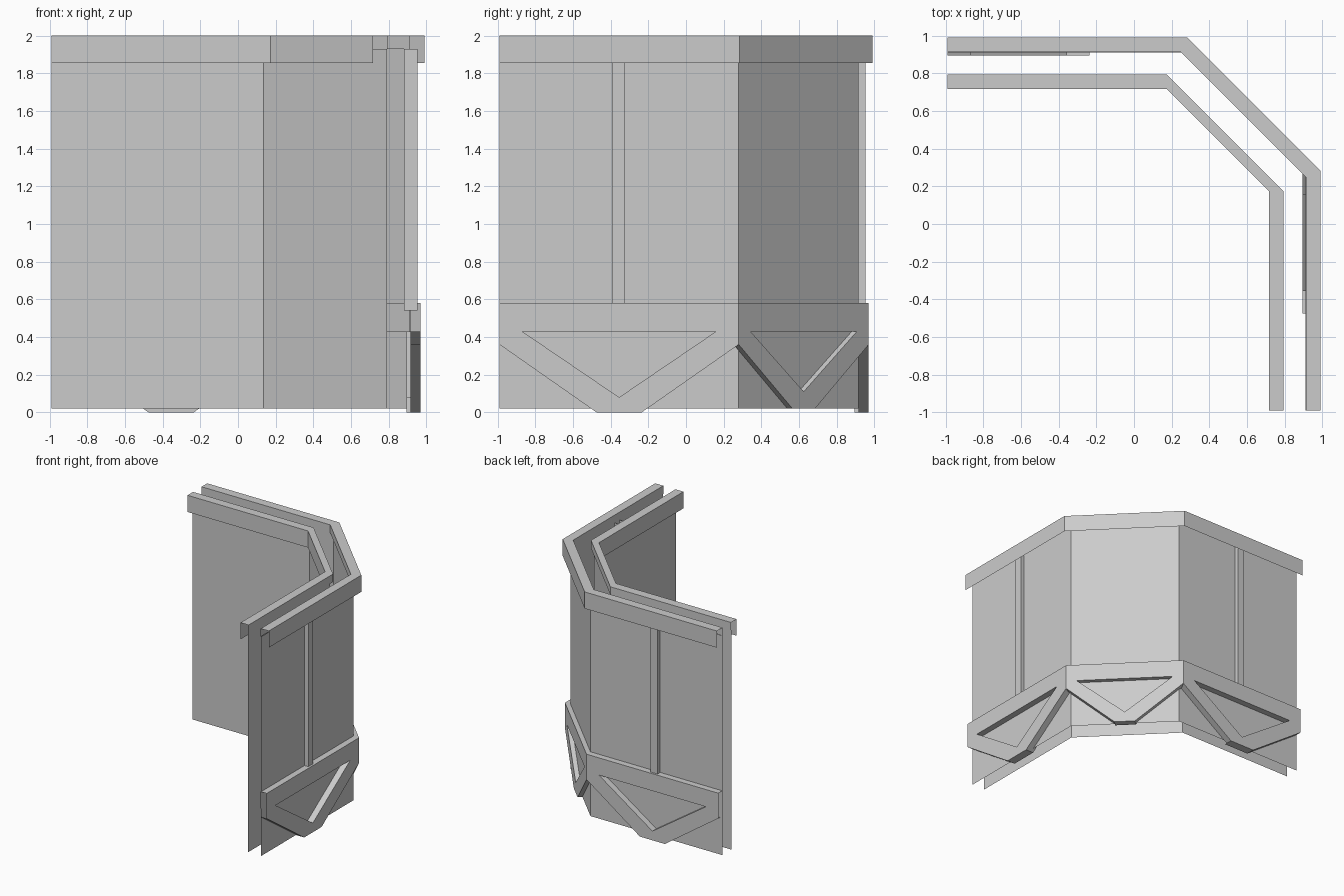
import bpy
from mathutils import Vector

if "Cube" in bpy.data.objects:
    bpy.data.objects.remove(bpy.data.objects["Cube"])

E = 0.99  # wing end


def make(name, verts, faces):
    me = bpy.data.meshes.new(name)
    me.from_pydata([tuple(v) for v in verts], [], faces)
    me.update()
    ob = bpy.data.objects.new(name, me)
    bpy.context.collection.objects.link(ob)
    return ob


def plan(d, c):
    """Plan path: back wing, diagonal corner, right wing (mirrored about x = y)."""
    return [(-E, d), (c, d), (d, c), (d, -E)]


def strip(name, rows):
    """Sheet lofted through rows of (plan path, height)."""
    n = len(rows[0][0])
    verts = [(x, y, z) for path, z in rows for x, y in path]
    faces = [(r * n + i, (r + 1) * n + i, (r + 1) * n + i + 1, r * n + i + 1)
             for r in range(len(rows) - 1) for i in range(n - 1)]
    return make(name, verts, faces)


# Thin inner and outer walls
strip("outer_wall", [(plan(0.915, 0.28), 1.93), (plan(0.915, 0.28), 0.02)])
strip("inner_wall", [(plan(0.79, 0.136), 0.02), (plan(0.79, 0.136), 1.93)])

# Top rails: open channels with a long outside lip and a short wall-side lip
out, back = plan(0.99, 0.283), plan(0.912, 0.25)
strip("outer_top_rail", [(back, 1.93), (back, 2.0), (out, 2.0), (out, 1.855)])
out, back = plan(0.718, 0.172), plan(0.795, 0.172)
strip("inner_top_rail", [(out, 1.855), (out, 2.0), (back, 2.0), (back, 1.93)])

# Top and back of the lower band
out, back = plan(0.97, 0.28), plan(0.91, 0.265)
strip("lower_band", [(back, 0.43), (back, 0.58), (out, 0.58)])


def truss(name, a, b, foot, hole, apex, z0, deep, shallow):
    """Face plate with a triangular opening and folded-in edges."""
    a, b = Vector((*a, 0)), Vector((*b, 0))
    mid, half = (a + b) / 2, (b - a).length / 2
    along = (b - a).normalized()
    inward = Vector((along.y, -along.x, 0))
    pts = [(-half, .58), (half, .58), (half, .36), (foot, z0), (-foot, z0),
           (-half, .36), (-hole, .43), (hole, .43), (0, apex)]
    verts = [mid + along * s + Vector((0, 0, z)) for s, z in pts]
    faces = [(0, 6, 7, 1), (1, 7, 8, 3, 2), (0, 5, 4, 8, 6), (4, 3, 8)]
    # edge returns; the first leg and the foot run deeper, through the wall
    for i, j, d in [(5, 4, deep), (4, 3, deep), (3, 2, shallow),
                    (6, 8, deep), (8, 7, shallow), (7, 6, shallow)]:
        k = len(verts)
        verts += [verts[i] + inward * d, verts[j] + inward * d]
        faces.append((i, k, k + 1, j))
    make(name, verts, faces)


p = plan(0.97, 0.28)
truss("back_truss", p[0], p[1], 0.12, 0.515, 0.08, 0.0, 0.075, 0.055)
truss("corner_truss", p[1], p[2], 0.085, 0.40, 0.11, 0.02, 0.06, 0.038)
truss("right_truss", p[2], p[3], 0.12, 0.515, 0.08, 0.0, 0.075, 0.055)

# Vertical posts, open at the back and ends
post = [(-0.392, 0.88), (-0.392, 0.952), (-0.325, 0.952), (-0.325, 0.88)]
strip("back_post", [(post, 1.93), (post, 0.54)])
post = [(y, x) for x, y in reversed(post)]
strip("right_post", [(post, 1.93), (post, 0.54)])
